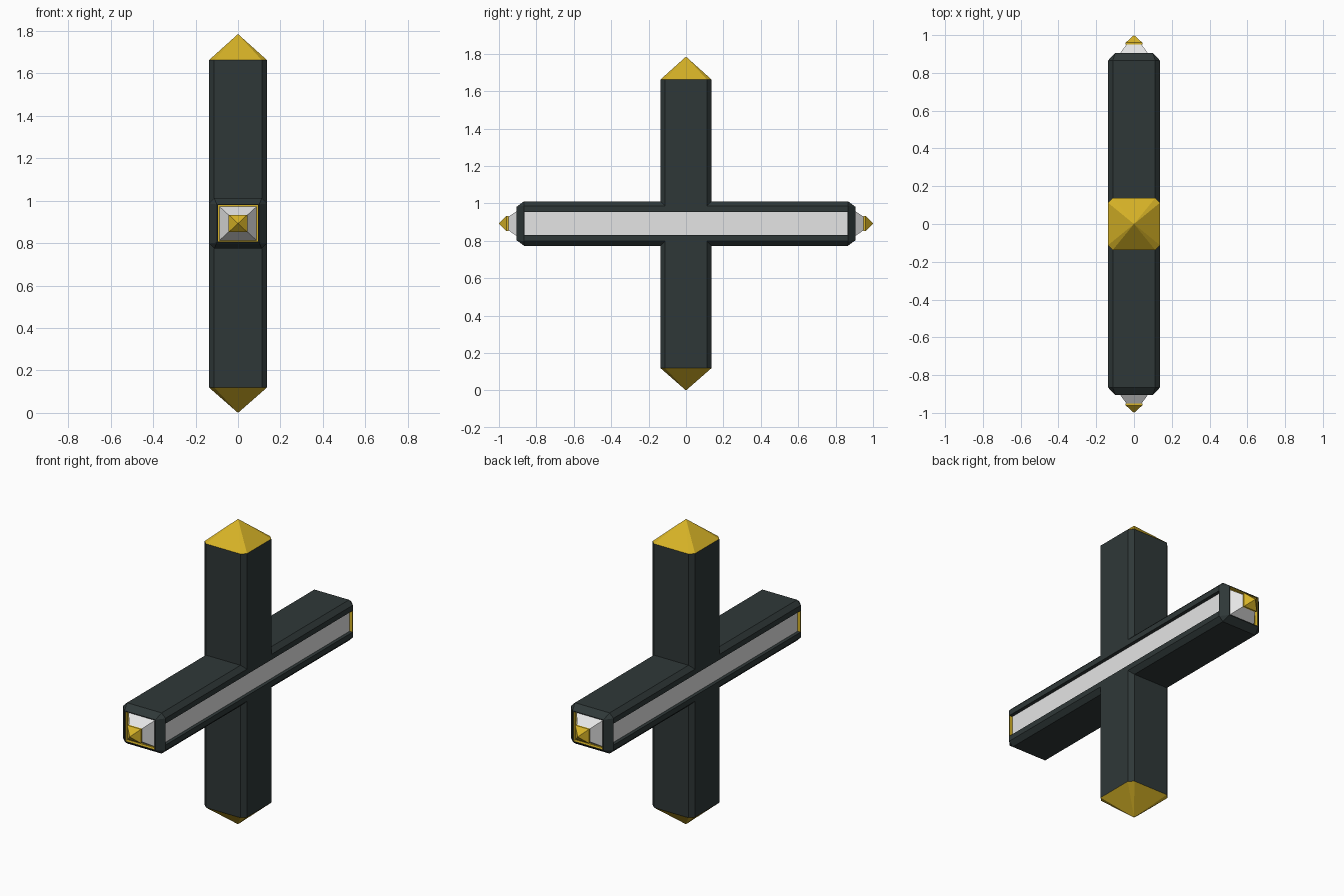
import bpy, bmesh
from mathutils import Vector

if "Cube" in bpy.data.objects:
    bpy.data.objects.remove(bpy.data.objects["Cube"])


def material(name, rgb):
    m = bpy.data.materials.new(name)
    m.diffuse_color = (*rgb, 1)
    m.use_nodes = True
    m.node_tree.nodes["Principled BSDF"].inputs["Base Color"].default_value = m.diffuse_color
    return m


DARK = material("dark slate", (0.028, 0.039, 0.039))
WHITE = material("pale grey", (0.78, 0.78, 0.78))
GOLD = material("gold", (0.68, 0.45, 0.02))
CZ = 0.8925      # beam centre height


def octagon(hx, hy, c):
    """Rectangle outline with chamfered corners."""
    return [(sx * a, sy * b) for sx in (-1, 1) for sy in (-1, 1)
            for a, b in ((hx - c, hy), (hx, hy - c))]


def rect(hx, hy):
    return [(sx * hx, sy * hy) for sx in (-1, 1) for sy in (-1, 1)]


def hull(points):
    bm = bmesh.new()
    for p in points:
        bm.verts.new(p)
    bmesh.ops.convex_hull(bm, input=bm.verts[:])
    bmesh.ops.dissolve_limit(bm, angle_limit=0.01, verts=bm.verts[:], edges=bm.edges[:])
    bmesh.ops.recalc_face_normals(bm, faces=bm.faces[:])
    return bm


def finish(bm, name, *mats):
    me = bpy.data.meshes.new(name)
    bm.to_mesh(me)
    bm.free()
    for m in mats:
        me.materials.append(m)
    ob = bpy.data.objects.new(name, me)
    bpy.context.collection.objects.link(ob)
    return ob


def drop_faces(bm, axis):
    """Remove hidden caps that are square to an axis."""
    bmesh.ops.delete(bm, geom=[f for f in bm.faces if abs(f.normal[axis]) > 0.99],
                     context='FACES')


def inset_to(bm, face, half):
    """Inset a face and place the inner corners at +-half sizes about the beam centre."""
    ring = bmesh.ops.inset_individual(bm, faces=[face], thickness=0.001)['faces']
    for v in face.verts:
        d = v.co - Vector((0, 0, CZ))
        v.co = [h if k >= 0 else -h for h, k in zip(half, d)]
        v.co.z += CZ
    return ring


# Beam: chamfered bar with bevelled ends
pts = [(x, y, z + CZ) for y in (-0.866, 0.866) for x, z in octagon(0.137, 0.119, 0.025)]
pts += [(x, y, z + CZ) for y in (-0.905, 0.905) for x, z in rect(0.1, 0.09)]
bm = hull(pts)
bm.normal_update()
sides = [f for f in bm.faces if abs(f.normal.x) > 0.99]
ends = [f for f in bm.faces if abs(f.normal.y) > 0.99]
# Side channels with pale floor and gold end walls
for f in sides:
    inset_to(bm, f, (0.137, 0.864, 0.0625))
    ring = inset_to(bm, f, (0.117, 0.864, 0.0625))
    bm.normal_update()
    f.material_index = 1
    for w in ring:
        if abs(w.normal.y) > 0.9:
            w.material_index = 2
# Gold-lined end pockets
for f in ends:
    inset_to(bm, f, (0.095, 0.905, 0.086))
    for w in inset_to(bm, f, (0.095, 0.885, 0.086)) + [f]:
        w.material_index = 2
finish(bm, "beam", DARK, WHITE, GOLD)

# Post halves and their pyramid caps
for name, inner, outer, apex in (("lower", 0.7985, 0.12, 0.0), ("upper", 0.9865, 1.662, 1.785)):
    base = octagon(0.137, 0.137, 0.025)
    bm = hull([(x, y, z) for z in (inner, outer) for x, y in base])
    drop_faces(bm, 2)
    finish(bm, name + "_post", DARK)
    bm = hull([(x, y, outer) for x, y in base] + [(0, 0, apex)])
    drop_faces(bm, 2)
    finish(bm, name + "_post_cap", GOLD)

# End jewels: pale frustum with a gold pointed stud
for name, s in (("front", -1), ("back", 1)):
    bm = hull([(x, s * y, z + CZ) for y, hx, hz in ((0.885, 0.088, 0.08), (0.95, 0.04, 0.036))
               for x, z in rect(hx, hz)])
    drop_faces(bm, 1)
    finish(bm, name + "_end_frustum", WHITE)
    bm = hull([(x, s * y, z + CZ) for y in (0.95, 0.96) for x, z in rect(0.044, 0.041)]
              + [(0, s, CZ)])
    finish(bm, name + "_end_stud", GOLD)
